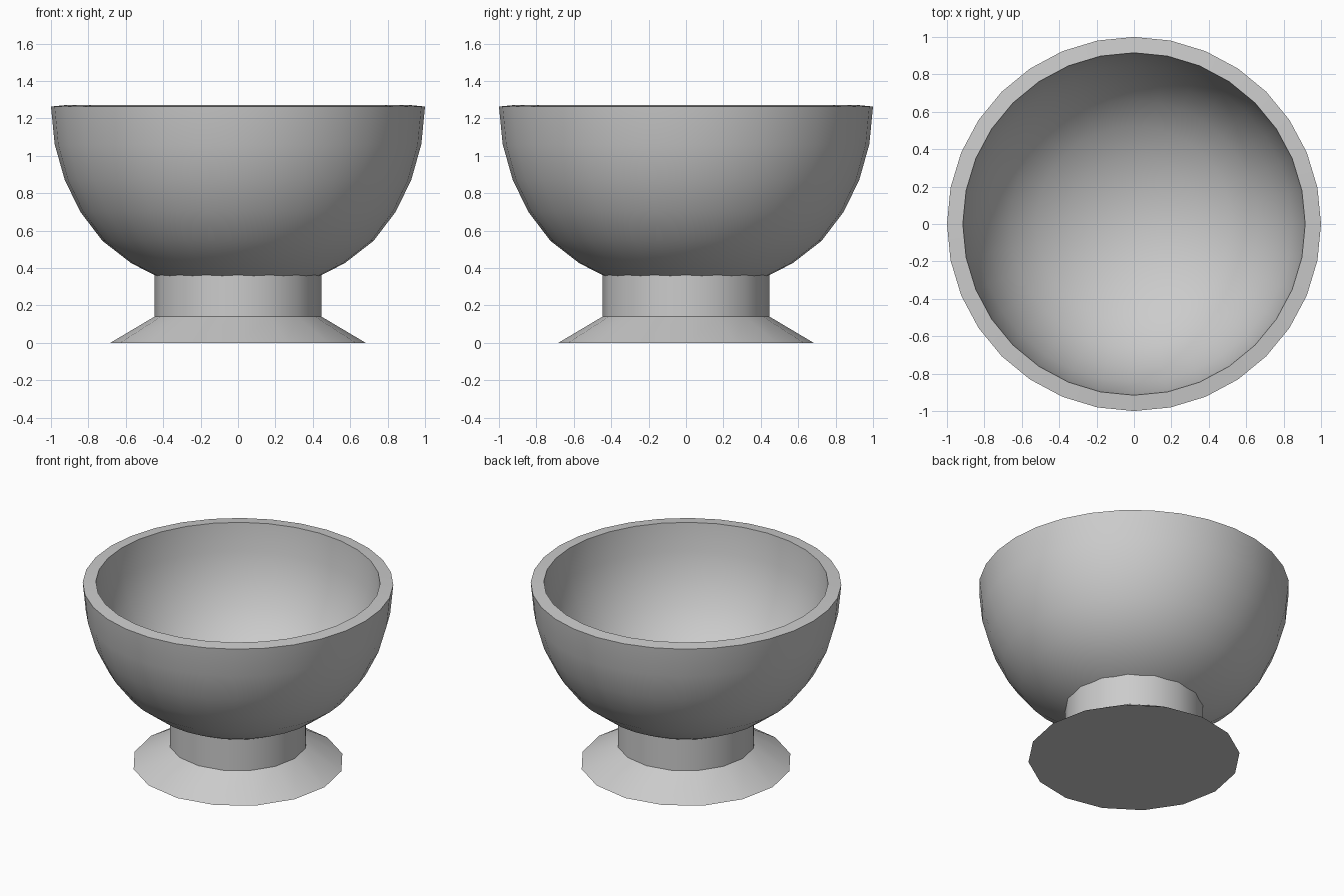
import bpy, bmesh, math

if "Cube" in bpy.data.objects:
    bpy.data.objects.remove(bpy.data.objects["Cube"])


def lathe(name, profile, sides):
    """Spin an (r, z) profile about z; profile runs bottom to top."""
    bm = bmesh.new()
    rings = []
    for r, z in profile:
        if r == 0:
            rings.append([bm.verts.new((0, 0, z))] * sides)
        else:
            rings.append([bm.verts.new((r * math.cos(2 * math.pi * i / sides),
                                        r * math.sin(2 * math.pi * i / sides), z))
                          for i in range(sides)])
    for a, b in zip(rings, rings[1:]):
        for i in range(sides):
            j = (i + 1) % sides
            quad = [a[i], a[j], b[j], b[i]]
            bm.faces.new(list(dict.fromkeys(quad)))
    # Close an open bottom with one flat face
    if profile[0][0] > 0:
        bm.faces.new(rings[0][::-1])
    mesh = bpy.data.meshes.new(name)
    bm.to_mesh(mesh)
    bm.free()
    obj = bpy.data.objects.new(name, mesh)
    bpy.context.collection.objects.link(obj)
    return obj


def smooth(obj):
    bpy.ops.object.select_all(action='DESELECT')
    obj.select_set(True)
    bpy.context.view_layer.objects.active = obj
    bpy.ops.object.shade_smooth_by_angle(angle=math.radians(30))


# Bowl: half-sphere shell thickened inward
bowl = lathe("bowl", [(0, 0.262), (0.2, 0.282), (0.392, 0.335), (0.57, 0.425),
                      (0.725, 0.545), (0.843, 0.7), (0.926, 0.87),
                      (0.98, 1.06), (1.0, 1.263)], 32)
wall = bowl.modifiers.new("wall", 'SOLIDIFY')
wall.thickness = 0.085
wall.offset = -1
bpy.context.view_layer.objects.active = bowl
bowl.select_set(True)
bpy.ops.object.modifier_apply(modifier="wall")
smooth(bowl)

# Pedestal: flared foot and straight stem ending inside the bowl wall
pedestal = lathe("pedestal", [(0.682, 0), (0.446, 0.14), (0.446, 0.37)], 16)
smooth(pedestal)
